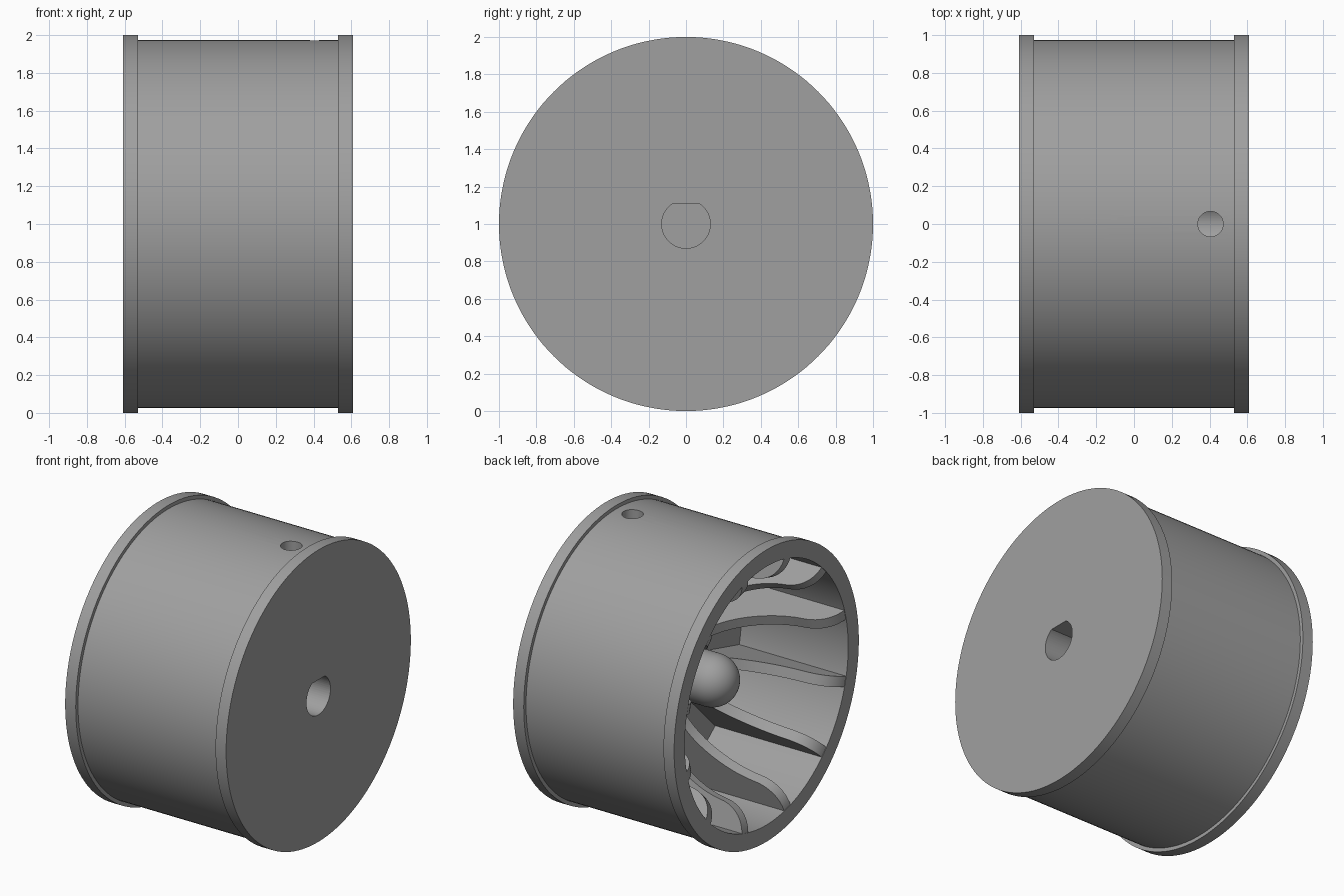
import bpy, bmesh, math
from mathutils import Matrix, Vector
from mathutils.geometry import interpolate_bezier

if "Cube" in bpy.data.objects:
    bpy.data.objects.remove(bpy.data.objects["Cube"])

grey = bpy.data.materials.new("plain_grey")
grey.diffuse_color = (0.35, 0.35, 0.35, 1)
grey.use_nodes = True
grey.node_tree.nodes["Principled BSDF"].inputs["Base Color"].default_value = grey.diffuse_color
SEG = 144
CENTRE = Matrix.Translation((0, 0, 1))


def make(name, bm):
    bmesh.ops.recalc_face_normals(bm, faces=bm.faces)
    me = bpy.data.meshes.new(name)
    bm.to_mesh(me)
    bm.free()
    me.materials.append(grey)
    ob = bpy.data.objects.new(name, me)
    bpy.context.collection.objects.link(ob)
    return ob


def prism(bm, points, offset):
    """Solid swept from a closed outline of 3D points along offset."""
    face = bm.faces.new([bm.verts.new(p) for p in points])
    out = bmesh.ops.extrude_face_region(bm, geom=[face])["geom"]
    verts = [g for g in out if isinstance(g, bmesh.types.BMVert)]
    bmesh.ops.translate(bm, vec=offset, verts=verts)
    return verts


def smooth(ob):
    bpy.ops.object.select_all(action='DESELECT')
    ob.select_set(True)
    bpy.context.view_layer.objects.active = ob
    bpy.ops.object.shade_smooth_by_angle(angle=math.radians(30))


# Wheel body: flanged drum, thick end plate and domed centre post, as (x, radius)
profile = [(.61, 0), (.61, 1), (.53, 1), (.53, .975), (-.53, .975), (-.53, 1),
           (-.61, 1), (-.61, .885), (.20, .885), (.20, .172)]
profile += [(-.20 - .172 * math.sin(a), .172 * math.cos(a))
            for a in (math.pi / 2 * i / 12 for i in range(12))]
profile += [(-.372, 0)]
bm = bmesh.new()
verts = [bm.verts.new((x, 0, r)) for x, r in profile]
edges = [bm.edges.new(pair) for pair in zip(verts, verts[1:])]
bmesh.ops.spin(bm, geom=verts + edges, cent=(0, 0, 0), axis=(1, 0, 0),
               angle=2 * math.pi, steps=SEG)
bmesh.ops.remove_doubles(bm, verts=bm.verts, dist=1e-4)
bmesh.ops.transform(bm, matrix=CENTRE, verts=bm.verts)
body = make("wheel_body", bm)

# D-shaped shaft socket cutter
half = math.acos(.11 / .13)
arc = [half + (2 * math.pi - 2 * half) * i / 48 for i in range(49)]
bm = bmesh.new()
prism(bm, [(-.2, .13 * math.sin(a), 1 + .13 * math.cos(a)) for a in arc], (1, 0, 0))
socket = make("shaft_socket_cutter", bm)

# Set screw hole cutter, from the tread down into the socket
bm = bmesh.new()
ring = [2 * math.pi * i / 40 for i in range(40)]
prism(bm, [(.405 + .067 * math.cos(a), .067 * math.sin(a), 1.05) for a in ring], (0, 0, 1.1))
screw = make("screw_hole_cutter", bm)

for cutter in (socket, screw):
    cutter.hide_render = True
    mod = body.modifiers.new(cutter.name, 'BOOLEAN')
    mod.operation = 'DIFFERENCE'
    mod.solver = 'EXACT'
    mod.object = cutter
bpy.context.view_layer.update()
cut_mesh = bpy.data.meshes.new_from_object(
    body.evaluated_get(bpy.context.evaluated_depsgraph_get()))
body.modifiers.clear()
body.data = cut_mesh
for cutter in (socket, screw):
    bpy.data.objects.remove(cutter)
smooth(body)

# Twelve S-curved ribs; the edge curve is (radius, depth below the open face)
anchors = [[(.89, .0), (.80, .01), (.72, .08), (.71, .20)],
           [(.71, .20), (.69, .38), (.58, .59), (.43, .68)],
           [(.43, .68), (.35, .73), (.25, .76), (.16, .76)]]
curve = []
for quad in anchors:
    curve += [p.to_2d() for p in interpolate_bezier(*[Vector((*q, 0)) for q in quad], 12)][:-1]
curve += [Vector((.16, .76)), Vector((.16, .82)), Vector((.89, .82))]
bm = bmesh.new()
for i in range(12):
    turn = CENTRE @ Matrix.Rotation(math.radians(15 + 30 * i), 4, 'X')
    side = turn.to_3x3() @ Vector((0, 0, .07))
    prism(bm, [turn @ Vector((-.608 + d, r, -.035)) for r, d in curve], side)
smooth(make("ribs", bm))
